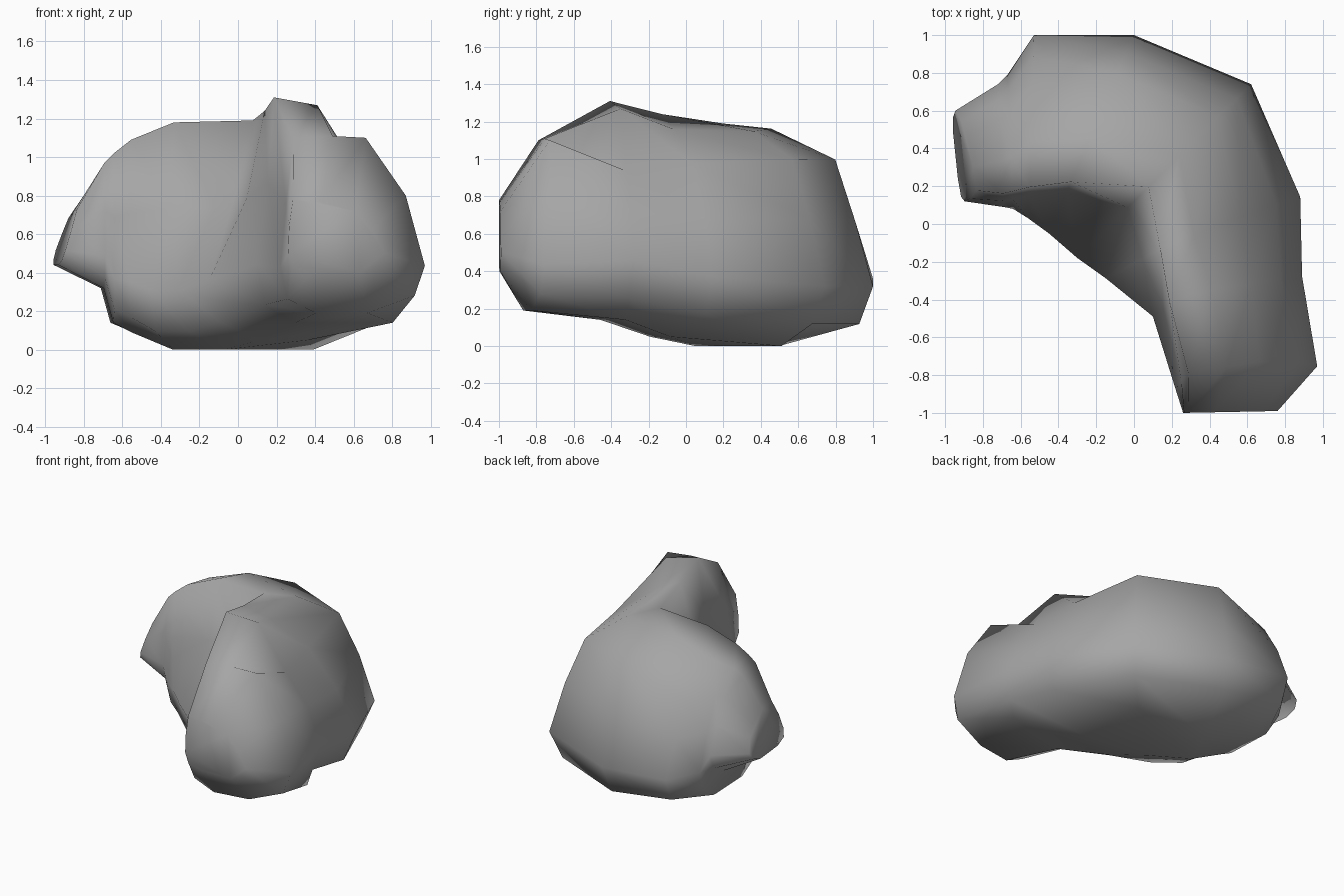
import bpy
import bmesh
from mathutils import Vector

default_cube = bpy.data.objects.get("Cube")
if default_cube:
    bpy.data.objects.remove(default_cube, do_unlink=True)

# Plain grey stone
stone = bpy.data.materials.new("grey_stone")
stone.use_nodes = True
colour = (0.38, 0.38, 0.38, 1)
stone.diffuse_color = colour
stone.node_tree.nodes["Principled BSDF"].inputs["Base Color"].default_value = colour

# Upper outer flanks, from beside the ridge downwards:
# (share of the width outside the ridge, share of the height)
EVEN = [(0.3, 0.965), (0.68, 0.84), (0.86, 0.57)]
HEAVY = [(0.3, 1.01), (0.55, 1), (0.855, 0.67)]
STEEP = [(0.32, 0.965), (0.62, 0.68), (0.84, 0.49)]
SADDLE = [(0.24, 0.93), (0.57, 0.775), (0.83, 0.53)]
BROAD = [(0.3, 0.985), (0.74, 0.845), (0.88, 0.56)]
SLOPED = [(0.3, 0.96), (0.68, 0.77), (0.86, 0.54)]


def add_section(bm, inner, outer, base, top, ridge, waist,
                flank=EVEN, sole=0.75, lean=(0, 0)):
    """Add one upright slice across the rock and return its ring of vertices.

    ridge, waist and sole are shares of the width from the inner side,
    lean shifts the slice at its top.
    """
    inner, outer, lean = Vector(inner), Vector(outer), Vector(lean)
    profile = [(0.25, 0), (0.05, 0.08), (0, 0.26), (waist, 0.62), (ridge, 1)]
    profile += [(ridge + (1 - ridge) * across, up) for across, up in flank]
    profile += [(1, 0.27), (0.93, 0.1), (sole, 0)]
    ring = []
    for across, up in profile:
        plan = inner.lerp(outer, across) + lean * up
        height = base + (top - base) * up
        ring.append(bm.verts.new((plan.x, plan.y, height)))
    return ring


def bridge(bm, first, second):
    """Join two neighbouring rings with a band of faces."""
    count = len(first)
    for i in range(count):
        j = (i + 1) % count
        bm.faces.new((first[i], first[j], second[j], second[i]))


bm = bmesh.new()

# Slices of the front leg, from its blunt end back to the bend
rings = [
    add_section(bm, (0.26, -1), (0.76, -0.99), 0.4, 0.78, 0.05, 0.01),
    add_section(bm, (0.22, -0.9), (0.97, -0.78), 0.19, 1.1, 0.09, 0.04,
                flank=HEAVY, sole=0.6, lean=(0, 0.1)),
    add_section(bm, (0.1, -0.51), (0.89, -0.3), 0.14, 1.31, 0.11, 0.07,
                flank=STEEP, sole=0.89, lean=(0, 0.08)),
    add_section(bm, (-0.15, -0.3), (0.88, 0.13), 0.05, 1.24, 0.28, 0.19,
                flank=SADDLE, sole=0.5, lean=(0, 0.05)),
]

# Slices of the bend and the body behind it
rings += [
    add_section(bm, (-0.3, -0.18), (0.62, 0.74), 0, 1.19, 0.41, 0.29),
    add_section(bm, (-0.45, -0.05), (0, 1), 0, 1.18, 0.26, 0.21,
                flank=BROAD, sole=0.52),
    add_section(bm, (-0.56, 0.03), (-0.53, 1), 0.09, 1.09, 0.17, 0.12,
                flank=SLOPED, sole=0.55),
]

# Slices of the side arm, stepped up underneath to its narrow raised end
rings += [
    add_section(bm, (-0.64, 0.08), (-0.67, 0.79), 0.14, 1.02, 0.13, 0.07),
    add_section(bm, (-0.69, 0.09), (-0.72, 0.74), 0.32, 0.97, 0.11, 0.05),
    add_section(bm, (-0.92, 0.12), (-0.97, 0.6), 0.44, 0.73, 0.12, 0.03,
                lean=(0.09, 0)),
]
for first, second in zip(rings, rings[1:]):
    bridge(bm, first, second)

# Blunt ends
bm.faces.new(rings[0])
bm.faces.new(rings[-1])
bmesh.ops.recalc_face_normals(bm, faces=bm.faces)

for face in bm.faces:
    face.smooth = True

mesh = bpy.data.meshes.new("bent_boulder")
bm.to_mesh(mesh)
bm.free()
mesh.materials.append(stone)
boulder = bpy.data.objects.new("bent_boulder", mesh)
bpy.context.scene.collection.objects.link(boulder)
